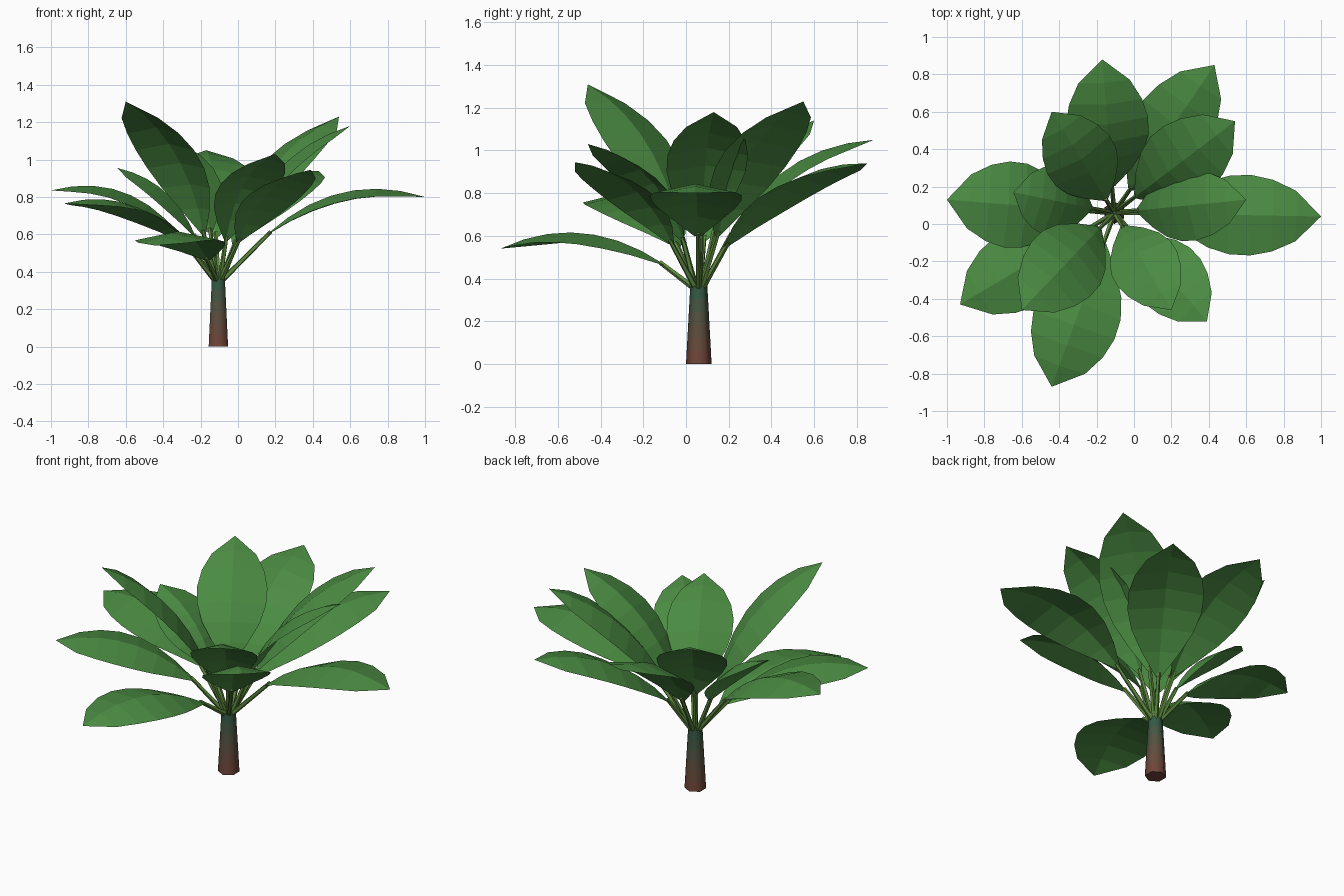
import bpy, math
from mathutils import Vector

if "Cube" in bpy.data.objects:
    bpy.data.objects.remove(bpy.data.objects["Cube"])

CX, CY = -0.105, 0.06          # trunk axis
UP = Vector((0, 0, 1))


def material(name, rgb):
    m = bpy.data.materials.new(name)
    m.diffuse_color = (*rgb, 1)
    m.use_nodes = True
    m.node_tree.nodes["Principled BSDF"].inputs["Base Color"].default_value = m.diffuse_color
    return m


def add_mesh(name, verts, faces, mats, indices=None, smooth=False):
    me = bpy.data.meshes.new(name)
    me.from_pydata(verts, [], faces)
    for m in mats:
        me.materials.append(m)
    if indices:
        for p, i in zip(me.polygons, indices):
            p.material_index = i
    if smooth:
        for p in me.polygons:
            p.use_smooth = len(p.vertices) == 4
    ob = bpy.data.objects.new(name, me)
    bpy.context.collection.objects.link(ob)
    return ob


def tube(rings, sides, turn=0.0):
    """Capped tube through (centre, radius, side axis, other axis) rings."""
    verts, faces = [], []
    for c, r, a, b in rings:
        for k in range(sides):
            t = turn + math.tau * k / sides
            verts.append(c + r * (math.cos(t) * a + math.sin(t) * b))
    for i in range(len(rings) - 1):
        for k in range(sides):
            n = (k + 1) % sides
            faces.append((i * sides + k, i * sides + n,
                          (i + 1) * sides + n, (i + 1) * sides + k))
    faces.append(tuple(reversed(range(sides))))
    last = (len(rings) - 1) * sides
    faces.append(tuple(range(last, last + sides)))
    return verts, faces


leaf_green = material("leaf_green", (0.07, 0.26, 0.055))
stalk_green = material("stalk_green", (0.11, 0.25, 0.05))

# Six-sided tapered trunk, coloured in bands from brown to green
BANDS = 6
low, high = Vector((0.16, 0.06, 0.04)), Vector((0.035, 0.10, 0.06))
bark = [material(f"bark_{i}", low.lerp(high, i / (BANDS - 1))) for i in range(BANDS)]
X, Y = Vector((1, 0, 0)), Vector((0, 1, 0))
rings = [(Vector((CX, CY, 0.365 * i / BANDS)), 0.06 - 0.02 * i / BANDS, X, Y)
         for i in range(BANDS + 1)]
v, f = tube(rings, 6, math.pi / 2)
bands = [i for i in range(BANDS) for k in range(6)] + [0, BANDS - 1]
add_mesh("trunk", v, f, bark, bands, True)

# Half-width of the blade from base to tip
PROFILE = [0.07, 0.5, 0.82, 0.98, 1.0, 0.89, 0.63, 0.0]


def leaf(n, tip, base_r, base_z, lift, half):
    tip = Vector(tip)
    out = Vector((tip.x - CX, tip.y - CY, 0)).normalized()
    side = UP.cross(out)
    base = Vector((CX, CY, base_z)) + out * base_r
    # Stalk from the trunk top to the blade
    root = Vector((CX, CY, 0.35)) + out * 0.016
    d = (base - root).normalized()
    nrm = d.cross(side)
    v, f = tube([(root, 0.015, side, -nrm), (base + d * 0.03 - UP * 0.006, 0.011, side, -nrm)], 5)
    add_mesh(f"stalk_{n}", v, f, [stalk_green])
    # Arched blade, both halves sloping down from the midrib
    chord = (tip - base).normalized()
    ctrl = base.lerp(tip, 0.52) + chord.cross(side) * 2 * lift
    verts, faces = [], []
    last = len(PROFILE) - 1
    for i, w in enumerate(PROFILE):
        t = i / last
        p = base * (1 - t) ** 2 + ctrl * 2 * t * (1 - t) + tip * t * t
        tan = ((ctrl - base) * (1 - t) + (tip - ctrl) * t).normalized()
        if i == last:
            verts.append(p)
            break
        drop = -tan.cross(side) * 0.046 * w
        verts += [p + side * half * w + drop, p, p - side * half * w + drop]
    for i in range(last - 1):
        a = 3 * i
        faces += [(a + 1, a + 4, a + 3, a), (a + 2, a + 5, a + 4, a + 1)]
    a = 3 * (last - 1)
    faces += [(a + 1, a + 3, a), (a + 2, a + 3, a + 1)]
    add_mesh(f"leaf_{n}", verts, faces, [leaf_green])


# tip, blade base radius, blade base height, arch, half width
LEAVES = [
    ((1.00, 0.04, 0.80), 0.26, 0.60, 0.125, 0.215),
    ((0.60, 0.13, 1.18), 0.12, 0.61, 0.10, 0.19),
    ((0.54, 0.55, 1.23), 0.14, 0.60, 0.105, 0.21),
    ((0.43, 0.85, 0.94), 0.15, 0.55, 0.11, 0.21),
    ((-0.17, 0.88, 1.05), 0.14, 0.59, 0.115, 0.22),
    ((-0.44, 0.60, 1.14), 0.08, 0.61, 0.10, 0.195),
    ((-1.00, 0.13, 0.835), 0.20, 0.59, 0.12, 0.23),
    ((-0.645, 0.17, 0.955), 0.12, 0.58, 0.075, 0.19),
    ((-0.93, -0.43, 0.765), 0.19, 0.55, 0.105, 0.215),
    ((-0.60, -0.46, 1.31), 0.11, 0.60, 0.11, 0.215),
    ((-0.44, -0.87, 0.54), 0.17, 0.465, 0.11, 0.23),
    ((0.39, -0.52, 0.945), 0.16, 0.56, 0.09, 0.19),
    ((0.20, -0.46, 1.03), 0.08, 0.57, 0.10, 0.185),
]
for n, spec in enumerate(LEAVES, 1):
    leaf(n, *spec)
